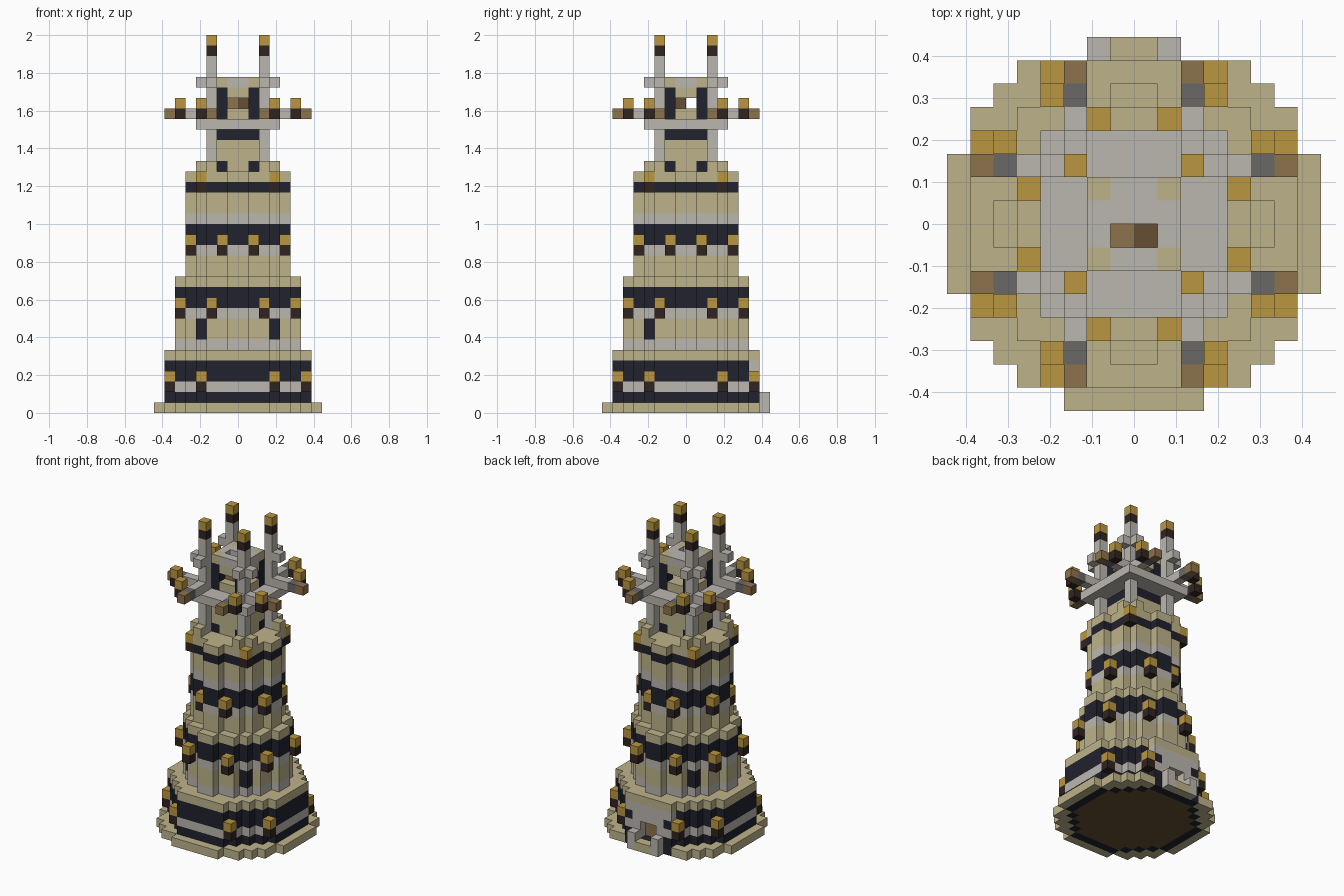
import bpy, bmesh, math
from mathutils import Vector

cube = bpy.data.objects.get("Cube")
if cube:
    bpy.data.objects.remove(cube, do_unlink=True)

U = 1 / 18  # edge length of one block


def material(name, rgb):
    m = bpy.data.materials.new(name)
    m.use_nodes = True
    m.diffuse_color = (*rgb, 1)
    m.node_tree.nodes["Principled BSDF"].inputs["Base Color"].default_value = (*rgb, 1)
    return m


MATS = {
    "sand": material("sandstone", (.51, .45, .255)),
    "grey": material("pale_stone", (.50, .475, .435)),
    "black": material("black_stone", (.015, .016, .026)),
    "gold": material("gold_lamp", (.49, .31, .052)),
    "char": material("charred_wood", (.03, .018, .015)),
    "brown": material("brown_wood", (.27, .17, .075)),
    "dark": material("dark_wood", (.13, .078, .033)),
    "slate": material("slate", (.145, .14, .133)),
}
KEYS = list(MATS)
DIRS = [Vector(d) for d in ((1, 0, 0), (-1, 0, 0), (0, 1, 0), (0, -1, 0), (0, 0, 1), (0, 0, -1))]


def build(name, cells):
    """Make one mesh from a {block: colour} map, keeping only exposed faces."""
    bm = bmesh.new()
    for c, colour in cells.items():
        centre = Vector(c) + Vector((.5, .5, .5))
        for d in DIRS:
            if tuple(int(a + b) for a, b in zip(c, d)) in cells:
                continue
            s = Vector((d.y, d.z, d.x)) / 2
            t = d.cross(s)
            mid = centre + d / 2
            corners = (mid - s - t, mid + s - t, mid + s + t, mid - s + t)
            f = bm.faces.new([bm.verts.new(p * U) for p in corners])
            f.material_index = KEYS.index(colour)
    bmesh.ops.remove_doubles(bm, verts=bm.verts, dist=U / 100)
    bmesh.ops.dissolve_limit(bm, angle_limit=math.radians(1), verts=bm.verts,
                             edges=bm.edges, delimit={'MATERIAL'})
    bmesh.ops.recalc_face_normals(bm, faces=bm.faces)
    me = bpy.data.meshes.new(name)
    bm.to_mesh(me)
    bm.free()
    for m in MATS.values():
        me.materials.append(m)
    ob = bpy.data.objects.new(name, me)
    bpy.context.collection.objects.link(ob)


def box(x, y, z, colour):
    """Blocks filling half-open ranges."""
    return {(i, j, k): colour for i in range(*x) for j in range(*y) for k in range(*z)}


def disc(r2, z, colour):
    """One layer of blocks whose centres lie inside a circle."""
    n = range(-8, 8)
    return {(i, j, z): colour for i in n for j in n if (i + .5) ** 2 + (j + .5) ** 2 < r2}


def tier(r2, z, bands):
    cells = {}
    for colour, height in bands:
        for _ in range(height):
            cells.update(disc(r2, z, colour))
            z += 1
    return cells


def around(cells):
    """Mirror in x and y, and across the diagonal."""
    out = {}
    for (x, y, z), colour in cells.items():
        for a, b in ((x, y), (y, x)):
            for i in (a, -1 - a):
                for j in (b, -1 - b):
                    out[i, j, z] = colour
    return out


def column(x, y, z, *bands):
    cells = {}
    for colour, height in bands:
        cells.update(box((x, x + 1), (y, y + 1), (z, z + height), colour))
        z += height
    return cells


def lamps(name, x, y, z):
    build(name, around(column(x, y, z, ("char", 1), ("gold", 1))))


# Base slab with the floor showing underneath
base = disc(64, 0, "sand")
base.update(disc(49, 0, "black"))
base.update(disc(38, 0, "dark"))
for x in (-3, 2):
    del base[x, 7, 0]
for x in (-2, 1):
    base.update(column(x, 7, 0, ("grey", 2)))
build("base", base)

# Lower tier with a recessed doorway at the back
lower = tier(49, 1, [("black", 1), ("grey", 1), ("black", 2), ("sand", 1)])
lower.update(box((-3, 3), (6, 7), (4, 5), "grey"))
lower.update(box((-2, 2), (6, 7), (1, 4), "grey"))
for c in box((-1, 1), (6, 7), (1, 3), "grey"):
    del lower[c]
lower.update(box((-1, 1), (5, 6), (1, 3), "brown"))
build("lower_tier", lower)
lamps("lower_lamps", 6, 3, 2)

# Middle tier with dark corner slits
middle = tier(31.5, 6, [("grey", 1), ("sand", 2), ("grey", 1), ("black", 2), ("sand", 1)])
for x, y in ((-4, -4), (3, -4), (-4, 3)):
    middle.update(column(x, y, 7, ("black", 2)))
build("middle_tier", middle)
lamps("middle_lamps", 5, 2, 9)

# Upper tier with raised parapet corners
upper = tier(21, 13, [("sand", 2), ("grey", 1), ("black", 2), ("grey", 1),
                      ("sand", 2), ("black", 1), ("sand", 1)])
upper.update(around(column(3, 2, 23, ("sand", 1))))
build("upper_tier", upper)
lamps("upper_lamps", 4, 1, 15)
lamps("parapet_lamps", 3, 3, 21)

# Square shaft between corner columns
shaft = box((-2, 2), (-2, 2), (23, 26), "sand")
shaft.update(box((-2, 2), (-2, 2), (26, 27), "black"))
shaft.update(around(column(1, 1, 23, ("black", 1))))
shaft.update(around(column(2, 2, 23, ("grey", 4))))
build("shaft", shaft)

# Platform and the arms reaching out from it
build("platform", box((-4, 4), (-4, 4), (27, 28), "grey"))
arms = box((3, 5), (2, 3), (28, 29), "grey")
arms.update(column(5, 2, 28, ("slate", 1)))
arms.update(column(6, 2, 28, ("brown", 1)))
build("arms", around(arms))
lamps("arm_lamps", 5, 3, 28)

# Open lantern room with dark corner posts
room = box((-2, 2), (-2, 2), (28, 29), "sand")
room.update(box((-2, 2), (-2, 2), (30, 31), "sand"))
room.update(around(column(1, 1, 28, ("black", 3))))
for x in (-1, 0):
    del room[x, -1, 30]
build("lantern_room", room)
bell = column(-1, -1, 29, ("brown", 1))
bell.update(column(0, -1, 29, ("dark", 1)))
build("bell", bell)

# Roof plate with an opening, and the stubs beside each spire
roof = box((-2, 2), (-2, 2), (31, 32), "grey")
roof.update(around(column(1, 1, 31, ("sand", 1))))
for x in (-1, 0):
    del roof[x, -1, 31]
roof.update(around(column(3, 2, 31, ("grey", 1))))
build("roof", roof)

# Four corner spires
build("spires", around(column(2, 2, 28, ("grey", 6), ("char", 1), ("gold", 1))))
